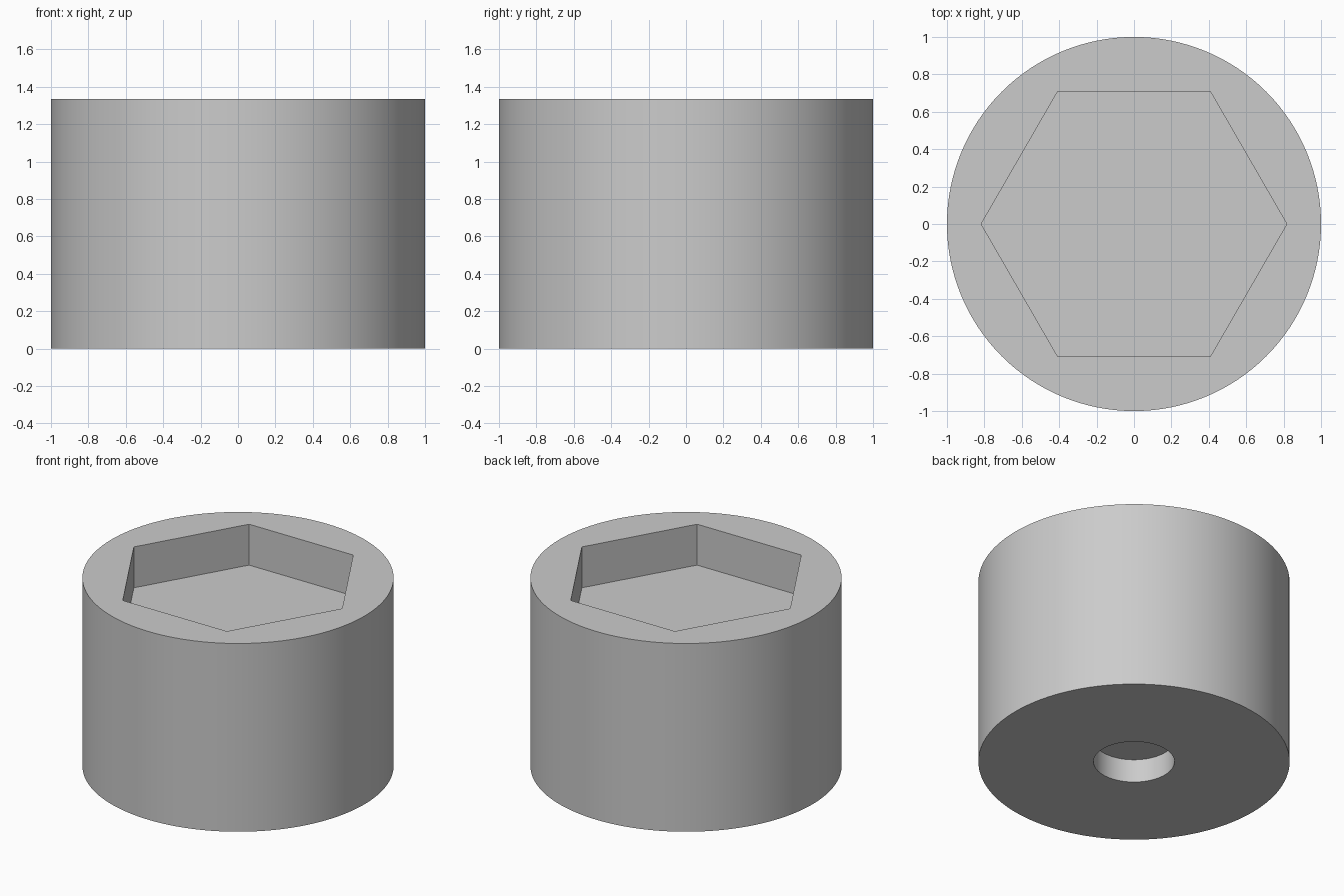
import bpy

cube = bpy.data.objects.get("Cube")
if cube:
    bpy.data.objects.remove(cube, do_unlink=True)

HEIGHT = 1.335
POCKET_DEPTH = 0.29
HOLE_DEPTH = 0.165
MARGIN = 0.1  # how far cutters stick out of the body

grey = bpy.data.materials.new("light grey")
grey.use_nodes = True
colour = (0.6, 0.6, 0.6, 1)
grey.diffuse_color = colour
grey.node_tree.nodes["Principled BSDF"].inputs["Base Color"].default_value = colour


def prism(name, sides, radius, bottom, top, turn=0.0):
    """Upright prism between two heights."""
    bpy.ops.mesh.primitive_cylinder_add(
        vertices=sides, radius=radius, depth=top - bottom,
        location=(0, 0, (top + bottom) / 2), rotation=(0, 0, turn))
    obj = bpy.context.object
    obj.name = name
    obj.data.materials.append(grey)
    return obj


def cut(body, cutter):
    """Subtract the cutter from the body and remove it."""
    cutter.hide_render = True
    mod = body.modifiers.new(cutter.name, "BOOLEAN")
    mod.operation = "DIFFERENCE"
    mod.solver = "EXACT"
    mod.object = cutter
    bpy.context.view_layer.objects.active = body
    bpy.ops.object.modifier_apply(modifier=mod.name)
    bpy.data.objects.remove(cutter, do_unlink=True)


# Round body
body = prism("round_body", 128, 1.0, 0, HEIGHT)

# Hexagonal pocket in the top, corners on the x axis
cut(body, prism("hex_pocket", 6, 0.817, HEIGHT - POCKET_DEPTH,
                HEIGHT + MARGIN, turn=1.5707963))

# Blind round hole in the underside
cut(body, prism("round_hole", 64, 0.26, -MARGIN, HOLE_DEPTH))

# Smooth curved walls, sharp rims and pocket corners
bpy.ops.object.select_all(action="DESELECT")
body.select_set(True)
bpy.context.view_layer.objects.active = body
bpy.ops.object.shade_smooth_by_angle(angle=0.52)
